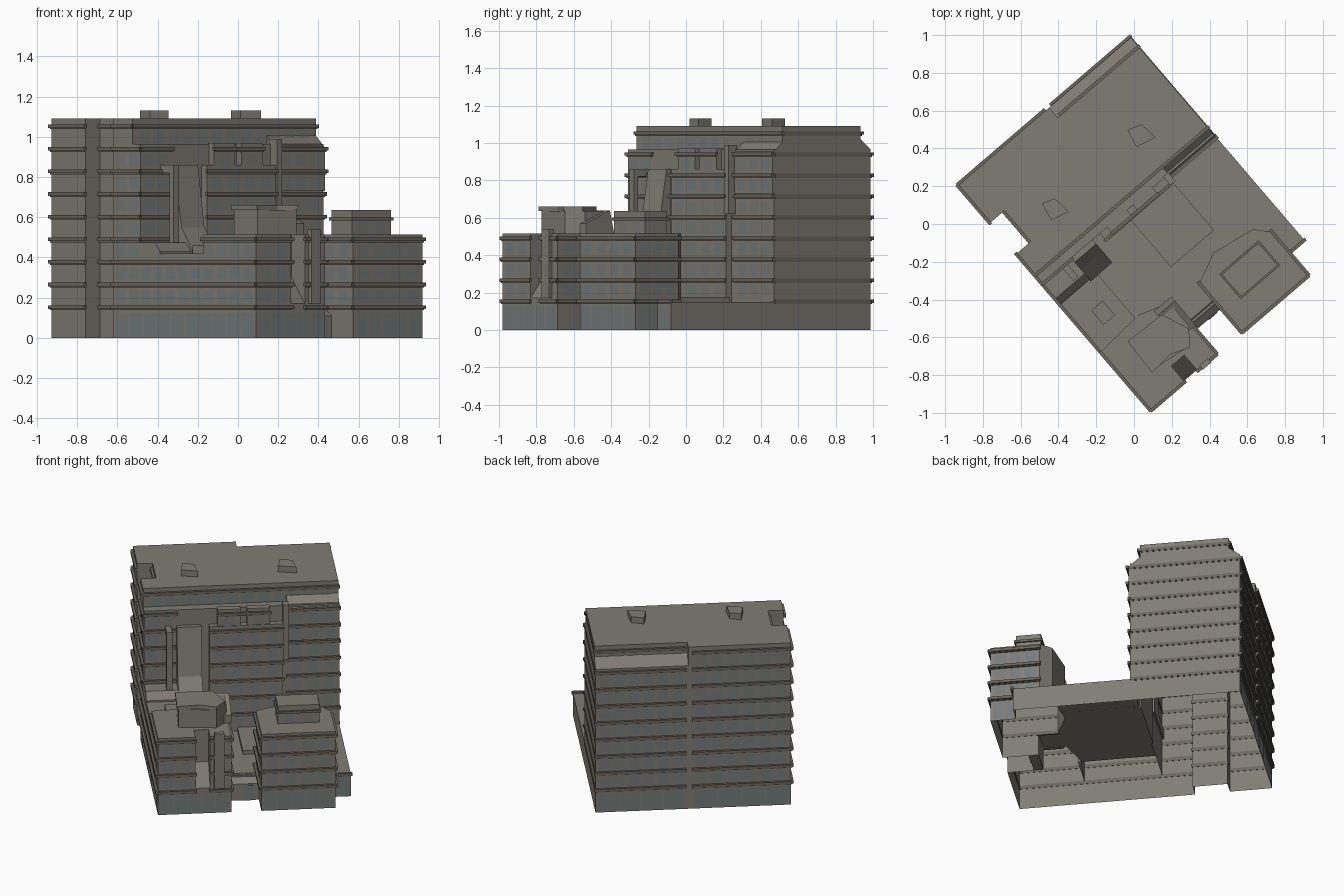
import bpy, bmesh, math
from mathutils import Matrix

if "Cube" in bpy.data.objects:
    bpy.data.objects.remove(bpy.data.objects["Cube"])

ROT = Matrix.Rotation(math.radians(40.6), 4, 'Z')   # whole block is turned on plan
FL = 0.1125                                          # storey height
FY = -0.803                                          # street front of both wings
PARTS = {}


def mat(name, c):
    m = bpy.data.materials.new(name)
    m.diffuse_color = (*c, 1)
    m.use_nodes = True
    m.node_tree.nodes["Principled BSDF"].inputs["Base Color"].default_value = m.diffuse_color
    return m


WALL = mat("stone", (0.22, 0.205, 0.178))
TRIM = mat("trim", (0.15, 0.135, 0.11))
GLASS = mat("glass", (0.17, 0.2, 0.205))


def bm_for(name, m):
    return PARTS.setdefault(name, (bmesh.new(), m))[0]


def loft(name, m, a, b, base=True, top=True):
    """Solid (or open shell) between two matching outlines."""
    bm = bm_for(name, m)
    va, vb = [bm.verts.new(p) for p in a], [bm.verts.new(p) for p in b]
    n = len(a)
    fs = [bm.faces.new((va[i], va[(i + 1) % n], vb[(i + 1) % n], vb[i])) for i in range(n)]
    if base:
        fs.append(bm.faces.new(va))
    if top:
        fs.append(bm.faces.new(vb))
    bmesh.ops.recalc_face_normals(bm, faces=fs)


def prism(name, pts, z0, z1, m=WALL, base=True, top=True):
    loft(name, m, [(x, y, z0) for x, y in pts], [(x, y, z1) for x, y in pts], base, top)


def slope(name, x0, x1, yz, m=WALL):
    loft(name, m, [(x0, y, z) for y, z in yz], [(x1, y, z) for y, z in yz])


def box(name, x0, x1, y0, y1, z0, z1, m=WALL):
    prism(name, [(x0, y0), (x1, y0), (x1, y1), (x0, y1)], z0, z1, m)


def fbox(name, face, c, a, b, z0, z1, d, m):
    """Thin box on a wall: face F/B/L/R, wall position c, span a..b, depth d."""
    lo, hi = (c - d, c + .002) if face in "FL" else (c - .002, c + d)
    if face in "FB":
        box(name, a, b, lo, hi, z0, z1, m)
    else:
        box(name, lo, hi, a, b, z0, z1, m)


def pane(name, face, c, a, b, z0, z1):
    """Single flat pane just proud of a wall."""
    bm = bm_for(name, GLASS)
    k = c + (-.002 if face in "FL" else .002)
    if face in "BL":
        a, b = b, a
    ps = [(a, z0), (b, z0), (b, z1), (a, z1)]
    bm.faces.new([bm.verts.new((p, k, z) if face in "FB" else (k, p, z)) for p, z in ps])


def ledges(face, c, a, b, k0, k1, d=.016):
    for k in range(k0, k1 + 1):
        z = 0.138 + FL * k
        fbox("ledges", face, c, a - .008, b + .008, z + .006, z + .024, d, TRIM)
        fbox("ledges", face, c, a - .003, b + .003, z, z + .006, d / 2, TRIM)


def windows(face, c, a, b, n, k0, k1):
    s = (b - a) / n
    w = min(.031, s * .38)
    for k in range(k0, k1 + 1):
        z0 = 0.068 + FL * k
        for i in range(n):
            m = a + s * (i + .5)
            for p, q in ((m - w, m - .001), (m + .001, m + w)):
                pane("windows", face, c, p, q, z0, z0 + .034)
                pane("windows", face, c, p, q, z0 + .036, z0 + .056)


def shops(face, c, a, b, n):
    s = (b - a) / n
    for i in range(n):
        p, q = a + s * i + .006, a + s * (i + 1) - .006
        h = (p + q) / 2
        for u, v in ((p, h - .001), (h + .001, q)):
            pane("shopfronts", face, c, u, v, .012, .093)
            pane("shopfronts", face, c, u, v, .096, .125)


# podium: open-bottomed walls with forecourt opening and side notch
NOTCH = [(-.57, .5), (-.475, .5), (-.475, .285), (-.57, .285)]
prism("podium_walls", [(-.57, FY), (-.12, FY), (-.12, -.6), (.065, -.6), (.065, FY), (.52, FY),
                       (.52, -.645), (.63, -.645), (.63, .76), (-.57, .76)] + NOTCH, 0, .15, WALL, False, False)
deck = bm_for("courtyard_deck", WALL)
deck.faces.new([deck.verts.new((x, y, .15)) for x, y in (
    (-.12, -.6), (.065, -.6), (.065, -.46), (.22, -.39), (.46, -.43), (.52, -.5), (.52, -.645),
    (.63, -.645), (.63, .08), (-.32, .08), (-.32, -.38), (-.3, -.38), (-.12, -.44))])
fbox("door", 'F', -.64, -.03, .03, .0, .1, .004, GLASS)
box("courtyard_terrace", 0, .3, -.3, .05, .148, .175)
slope("courtyard_ramp", -.12, .065, [(-.64, .0), (-.64, .11), (-.58, .155), (-.58, 0)])

# tall block and set-back top storey
prism("tall_block", [(-.57, .08), (.63, .08), (.63, .76), (-.57, .76)] + NOTCH, .15, .965, WALL, False)
prism("top_storey", [(-.57, .14), (.63, .14), (.63, .69), (.06, .69), (.06, .76), (-.57, .76)] + NOTCH,
      .965, 1.09, WALL, False)
slope("rear_slope", .06, .63, [(.76, .96), (.76, .965), (.69, 1.02), (.69, .96)])
for x, w in ((-.27, .05), (.33, .055)):
    prism("roof_huts", [(x - w, .30), (x + w, .275), (x + w * .8, .375), (x - w * .6, .4)], 1.09, 1.13)

# front bays on tall block
box("centre_bay", -.17, .28, .04, .09, .15, .86)
for x0, x1 in ((-.12, .02), (.06, .2)):
    box("upper_bays", x0, x1, .045, .09, .86, .97)
slope("right_bay_roof", .31, .63, [(.07, .73), (.07, .945), (.145, 1.01), (.145, .73)])
box("bay_pier", .28, .315, .03, .09, .62, .99)
# leaning buttress and slim column
slope("leaning_buttress", -.37, -.22, [(.09, .4), (.09, .86), (.05, .86), (.0, .55), (-.08, .44), (-.08, .4)])
slope("buttress_foot", -.57, -.37, [(-.07, .41), (-.07, .43), (-.03, .475), (.09, .475), (.09, .41)])
box("slim_column", -.44, -.405, -.02, .01, .42, .86)
box("column_link", -.44, -.405, -.02, .09, .82, .86)

# left wing: low link, front block, penthouse
prism("left_link", [(-.57, -.4), (-.32, -.4), (-.32, .08), (-.57, .08)], .15, .42, WALL, False)
box("link_hatch", -.47, -.39, -.3, -.2, .42, .46)
prism("left_wing", [(-.57, FY), (-.34, FY), (-.34, -.7), (-.25, -.7), (-.25, FY), (-.12, FY),
                    (-.12, -.44), (-.3, -.38), (-.57, -.4)], .15, .515, WALL, False)
slope("recess_sill", -.34, -.25, [(FY, .15), (FY, .17), (-.7, .3), (-.7, .15)])
box("wing_pier", -.225, -.165, FY - .02, FY + .01, .17, .54)
prism("left_penthouse", [(-.43, -.65), (-.2, -.68), (-.13, -.6), (-.13, -.47), (-.42, -.46)], .515, .635)
prism("penthouse_cap", [(-.44, -.66), (-.3, -.65), (-.2, -.69), (-.14, -.61), (-.2, -.46), (-.43, -.45)], .635, .66)
slope("penthouse_slope", -.22, -.1, [(-.62, .515), (-.62, .57), (-.45, .64), (-.42, .515)])

# right wing and penthouse
prism("right_wing", [(.065, FY), (.52, FY), (.52, -.5), (.46, -.43), (.22, -.39), (.065, -.46)],
      .15, .515, WALL, False)
box("right_penthouse", .18, .435, -.66, -.505, .515, .635)
for f, c, a, b in (('F', -.66, .18, .435), ('B', -.505, .18, .435), ('L', .18, -.66, -.505), ('R', .435, -.66, -.505)):
    fbox("penthouse_trim", f, c, a - .008, b + .008, .585, .6, .01, TRIM)

# floor ledges: (face, wall, from, to, first, last)
for r in (('B', .76, -.57, .03, 0, 8), ('B', .76, .08, .63, 0, 7), ('B', .69, .08, .63, 8, 8),
          ('L', -.57, .5, .76, 0, 8), ('L', -.475, .285, .5, 0, 8), ('L', -.57, .08, .285, 0, 7),
          ('L', -.57, .14, .285, 8, 8), ('L', -.57, -.4, .08, 0, 2), ('L', -.57, FY, -.4, 0, 3),
          ('R', .63, .09, .76, 0, 7, .004), ('R', .63, .15, .69, 8, 8, .004),
          ('F', .14, -.57, .63, 8, 8), ('F', .08, -.57, -.37, 3, 7), ('F', .04, -.17, .28, 1, 6),
          ('F', .045, -.12, .2, 7, 7), ('F', .08, .31, .63, 1, 5), ('F', .07, .31, .63, 6, 7),
          ('F', FY, -.57, -.34, 0, 3), ('F', FY, -.25, -.12, 0, 3), ('R', -.12, FY, -.46, 0, 3),
          ('F', FY, .065, .52, 0, 3), ('R', .52, FY, -.5, 0, 3), ('L', .065, FY, -.46, 0, 3),
          ('F', -.645, .52, .63, 0, 0)):
    ledges(*r)

# windows: (face, wall, from, to, count, first floor, last floor)
for r in (('B', .76, -.56, .03, 6, 1, 8), ('B', .76, .08, .62, 6, 1, 7), ('B', .69, .08, .62, 6, 8, 8),
          ('L', -.57, .085, .275, 2, 1, 7), ('L', -.57, -.39, .085, 5, 1, 2), ('L', -.57, -.79, -.39, 4, 1, 3),
          ('F', .14, -.54, .6, 12, 8, 8), ('F', .08, -.56, -.38, 2, 4, 7), ('F', .04, -.16, .27, 4, 1, 6),
          ('F', .045, -.11, .01, 1, 7, 7), ('F', .045, .07, .19, 1, 7, 7), ('F', .08, .32, .62, 3, 1, 5),
          ('F', .07, .32, .62, 3, 6, 7), ('F', FY, -.56, -.35, 2, 1, 3), ('R', -.12, -.78, -.48, 3, 1, 3),
          ('F', FY, .075, .51, 4, 1, 3), ('R', .52, -.79, -.51, 3, 1, 3), ('L', .065, -.78, -.47, 3, 1, 3),
          ('F', -.66, .19, .425, 2, 4, 4)):
    windows(*r)

# ground-floor shopfronts
for r in (('L', -.57, -.79, .27, 10), ('F', FY, -.56, -.13, 5), ('F', FY, .075, .51, 5),
          ('R', .52, -.79, -.65, 2), ('F', -.645, .525, .625, 1), ('B', .76, -.56, .03, 4), ('B', .76, .08, .62, 4)):
    shops(*r)

# turn part meshes into objects
for name, (bm, m) in PARTS.items():
    bm.transform(ROT)
    me = bpy.data.meshes.new(name)
    bm.to_mesh(me)
    bm.free()
    me.materials.append(m)
    bpy.context.collection.objects.link(bpy.data.objects.new(name, me))
